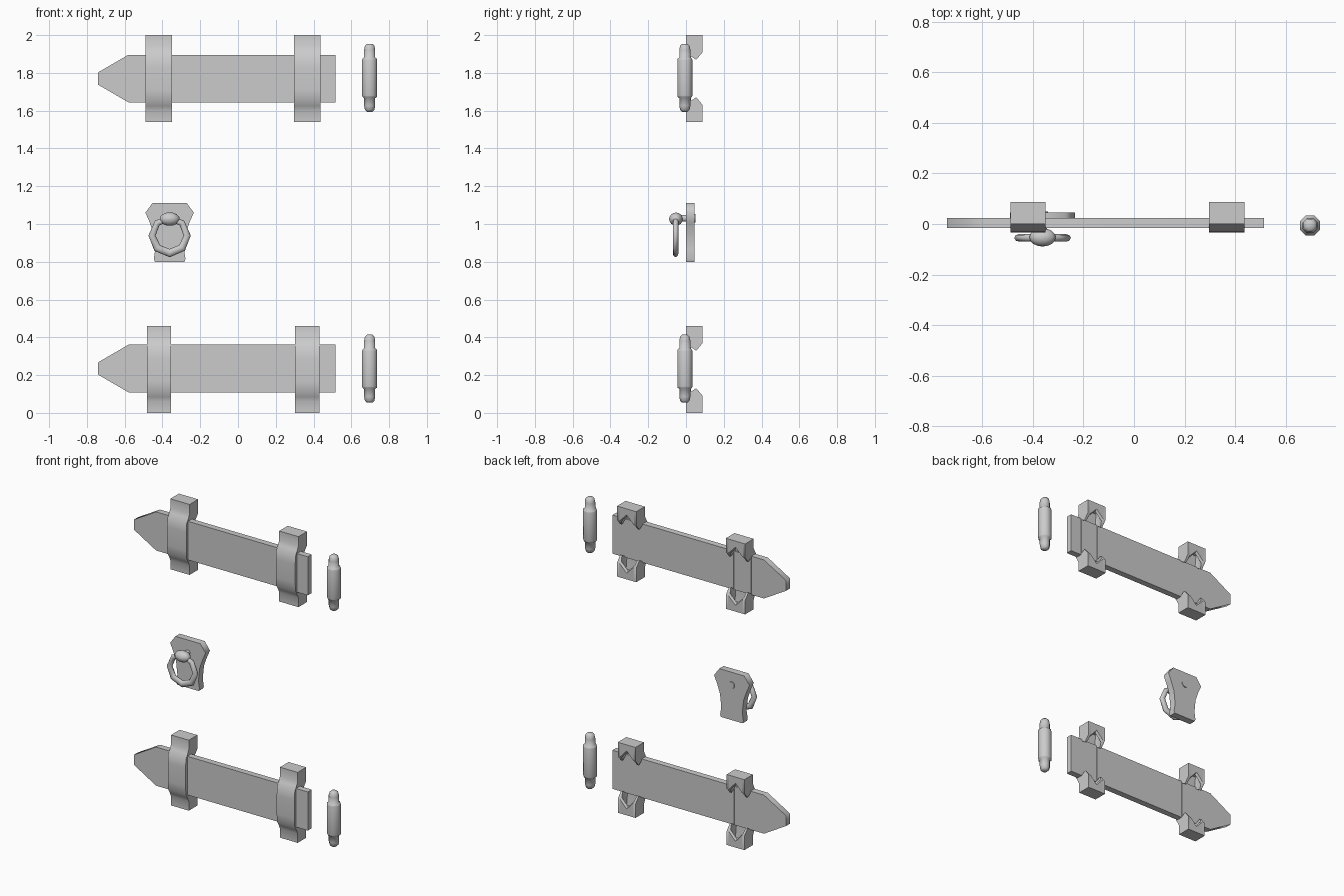
import bpy, bmesh, math
from mathutils import Matrix

if "Cube" in bpy.data.objects:
    bpy.data.objects.remove(bpy.data.objects["Cube"])


def finish(name, bm, bevel=0, angle=62):
    bmesh.ops.recalc_face_normals(bm, faces=bm.faces)
    me = bpy.data.meshes.new(name)
    bm.to_mesh(me)
    bm.free()
    ob = bpy.data.objects.new(name, me)
    bpy.context.collection.objects.link(ob)
    if bevel:
        m = ob.modifiers.new("bevel", 'BEVEL')
        m.width, m.segments = bevel, 1
    bpy.ops.object.select_all(action='DESELECT')
    ob.select_set(True)
    bpy.context.view_layer.objects.active = ob
    bpy.ops.object.shade_smooth_by_angle(angle=math.radians(angle))
    return ob


def loft(bm, rings):
    """Skin equal closed loops and cap both ends."""
    vs = [[bm.verts.new(p) for p in r] for r in rings]
    n = len(vs[0])
    for a, b in zip(vs, vs[1:]):
        for i in range(n):
            bm.faces.new((a[i], a[(i + 1) % n], b[(i + 1) % n], b[i]))
    bm.faces.new(vs[0])
    bm.faces.new(vs[-1])


def plate(name, outline, y0, y1, bevel=0):
    bm = bmesh.new()
    loft(bm, [[(x, y, z) for x, z in outline] for y in (y0, y1)])
    return finish(name, bm, bevel)


def bracket(name, cx, cz, w):
    """Band bowed over the strap, flowing into a hollow forked claw at each end."""
    bm = bmesh.new()
    front = [(-0.034, 0.06), (-0.030, 0.115), (-0.012, 0.145), (0.0, 0.17),
             (0.0, 0.23), (0.088, 0.23)]
    # side wall ends in a pointed tooth; the inside is scooped out
    wall = [(0.088, 0.14), (0.055, 0.10), (0.050, 0.102), (0.028, 0.117), (0.026, 0.118)]

    def scoop(d):
        return [(0.088, 0.14 + d), (0.072, 0.13 + d), (0.066, 0.212), (0.022, 0.20),
                (0.014, 0.13)]
    rings = []
    for f, back in ((-1, wall), (-0.82, wall), (-0.72, scoop(0.0)), (0, scoop(0.05)),
                    (0.72, scoop(0.0)), (0.82, wall), (1, wall)):
        half = front + back
        prof = half + [(y, -z) for y, z in reversed(half)]
        rings.append([(cx + f * w / 2, y, cz + z) for y, z in prof])
    loft(bm, rings)
    return finish(name, bm, angle=50)


def lathe(name, prof, loc, sides, rot=None, scale=(1, 1, 1)):
    bm = bmesh.new()
    loft(bm, [[(r * math.cos(math.tau * (i + .5) / sides),
                r * math.sin(math.tau * (i + .5) / sides), z) for i in range(sides)]
              for r, z in prof])
    bm.transform(Matrix.Translation(loc) @ (rot or Matrix()) @ Matrix.Diagonal((*scale, 1)))
    return finish(name, bm)


# strap hinges, brackets and hinge pins
for label, cz, w in (("upper", 1.77, 0.139), ("lower", 0.23, 0.128)):
    sz = cz if label == "upper" else cz + 0.005
    half = [(-0.74, 0.033), (-0.58, 0.126), (0.515, 0.126)]
    outline = half + [(x, -z) for x, z in reversed(half)]
    plate(label + "_strap", [(x, sz + z) for x, z in outline], -0.016, 0.024)
    for side, cx in (("left", -0.419), ("right", 0.367)):
        bracket(f"{label}_{side}_bracket", cx, cz, w)
    pin = [(0.016, 0.18), (0.027, 0.17), (0.032, 0.148), (0.032, 0.108),
           (0.041, 0.101), (0.043, 0.094)]
    prof = pin + [(r, -z) for r, z in reversed(pin)]
    lathe(label + "_hinge_pin", prof, (0.697, -0.006, cz + 0.004), 8)

# handle back plate
HX = -0.362
half = [(0.078, 0.80), (0.084, 0.815), (0.076, 0.865), (0.085, 0.95),
        (0.106, 1.01), (0.128, 1.06), (0.09, 1.112)]
outline = [(HX + x, z) for x, z in half] + [(HX - x, z) for x, z in reversed(half)]
plate("handle_plate", outline, 0.0, 0.045)

# stem through the plate, with rear rivet head, and rounded knob
to_front = Matrix.Rotation(math.radians(90), 4, 'X')
lathe("handle_stem", [(0.022, -0.05), (0.022, -0.042), (0.018, -0.042), (0.018, 0.05)],
      (HX, 0, 1.03), 10, to_front)
ball = [(max(0.02, math.sin(math.pi * i / 8)), -math.cos(math.pi * i / 8))
        for i in range(9)]
lathe("handle_knob", ball, (HX, -0.053, 1.026), 12, to_front, (0.054, 0.036, 0.036))

# pull ring: low-poly torus hanging from the knob, thicker towards the bottom
bm = bmesh.new()
N, M = 8, 8
grid = []
for i in range(N):
    a = math.tau * (i + 1) / N
    t = 0.019 - 0.003 * math.sin(a)
    row = []
    for j in range(M):
        b = math.tau * j / M
        r = 0.093 + t * math.cos(b)
        row.append(bm.verts.new((HX + r * math.cos(a), -0.055 + 0.015 * math.sin(b),
                                 0.939 + r * math.sin(a))))
    grid.append(row)
for i in range(N):
    p, q = grid[i], grid[(i + 1) % N]
    for j in range(M):
        bm.faces.new((p[j], p[(j + 1) % M], q[(j + 1) % M], q[j]))
finish("pull_ring", bm)
